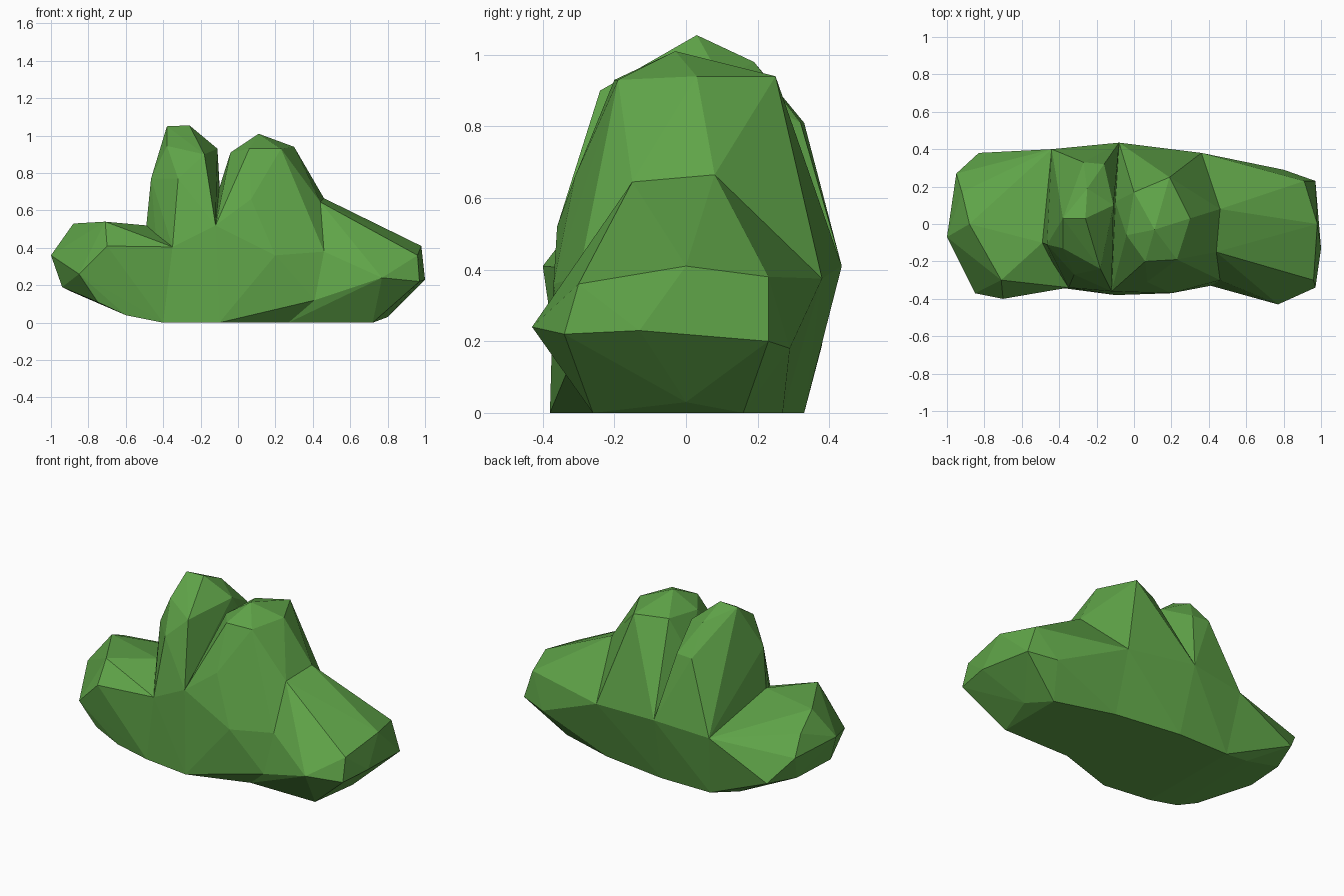
import bpy, bmesh

# Single leaf colour
leaf = bpy.data.materials.new("leaf_green")
leaf.diffuse_color = (0.115, 0.37, 0.065, 1)


def lobe(name, points):
    """Faceted clump of foliage: the convex hull of a few key points."""
    bm = bmesh.new()
    for p in points:
        bm.verts.new(p)
    bmesh.ops.convex_hull(bm, input=bm.verts)
    loose = [v for v in bm.verts if not v.link_faces]
    bmesh.ops.delete(bm, geom=loose, context='VERTS')
    bmesh.ops.recalc_face_normals(bm, faces=bm.faces)
    mesh = bpy.data.meshes.new(name)
    bm.to_mesh(mesh)
    bm.free()
    mesh.materials.append(leaf)
    ob = bpy.data.objects.new(name, mesh)
    bpy.context.collection.objects.link(ob)
    return ob


# Points where neighbouring clumps meet
front_foot = (-0.10, -0.38, 0)
back_foot = (-0.06, 0.33, 0)
left_foot = (-0.40, -0.34, 0)
left_back_foot = (-0.40, 0.33, 0)
front_notch = (-0.12, -0.36, 0.52)
mid_notch = (-0.10, 0.12, 0.72)
back_notch = (-0.08, 0.435, 0.41)
left_notch = (-0.35, -0.34, 0.405)
left_saddle = (-0.49, -0.10, 0.52)
left_back_notch = (-0.44, 0.40, 0.38)

# Ring shared by the peak and the right clump
waist = [(0.27, -0.26, 0), (0.41, -0.33, 0.12), (0.46, -0.30, 0.38),
         (0.44, -0.15, 0.645), (0.46, 0.08, 0.665),
         (0.36, 0.38, 0.375), (0.36, 0.27, 0)]

# Long low clump on the right
lobe("right_clump", waist + [
    (0.72, -0.26, 0), (0.72, 0.16, 0), (0.80, 0.0, 0.03),
    (0.77, -0.43, 0.24), (0.97, -0.34, 0.22), (1.0, -0.13, 0.23),
    (0.97, 0.23, 0.20), (0.80, 0.29, 0.18), (0.78, -0.28, 0.40),
    (0.96, -0.30, 0.36), (0.98, 0.0, 0.41), (0.91, 0.23, 0.38),
    (0.65, 0.15, 0.52)])

# Broad peak right of the cleft
lobe("right_peak", waist + [
    front_notch, mid_notch, back_notch, front_foot, back_foot,
    (0.11, -0.03, 1.01), (0.30, 0.03, 0.94), (0.19, 0.25, 0.94),
    (0.06, -0.20, 0.93), (0.23, -0.19, 0.93), (-0.04, -0.06, 0.91),
    (0.00, 0.17, 0.93), (0.07, -0.31, 0.66), (0.20, -0.37, 0.36)])

# Narrow tall spire left of the cleft
lobe("left_spire", [
    front_foot, left_foot, back_foot, left_back_foot,
    front_notch, mid_notch, back_notch,
    left_notch, left_saddle, left_back_notch,
    (-0.38, 0.03, 1.05), (-0.26, 0.03, 1.055), (-0.38, -0.13, 0.945),
    (-0.18, -0.24, 0.90), (-0.11, 0.10, 0.93), (-0.16, 0.32, 0.81),
    (-0.27, 0.33, 0.81), (-0.25, 0.19, 0.98), (-0.465, -0.11, 0.77),
    (-0.32, -0.27, 0.77)])

# Low rounded clump on the left
lobe("left_clump", [
    left_foot, left_back_foot, left_notch, left_saddle, left_back_notch,
    (-1.0, -0.07, 0.36), (-0.94, -0.10, 0.19), (-0.85, -0.37, 0.26),
    (-0.70, -0.40, 0.41), (-0.71, -0.30, 0.54), (-0.88, 0.0, 0.53),
    (-0.92, 0.17, 0.45), (-0.95, 0.27, 0.34), (-0.83, 0.38, 0.19),
    (-0.75, -0.34, 0.11), (-0.60, -0.34, 0.04), (-0.58, 0.29, 0.04),
    (-0.90, 0.18, 0.17)])
